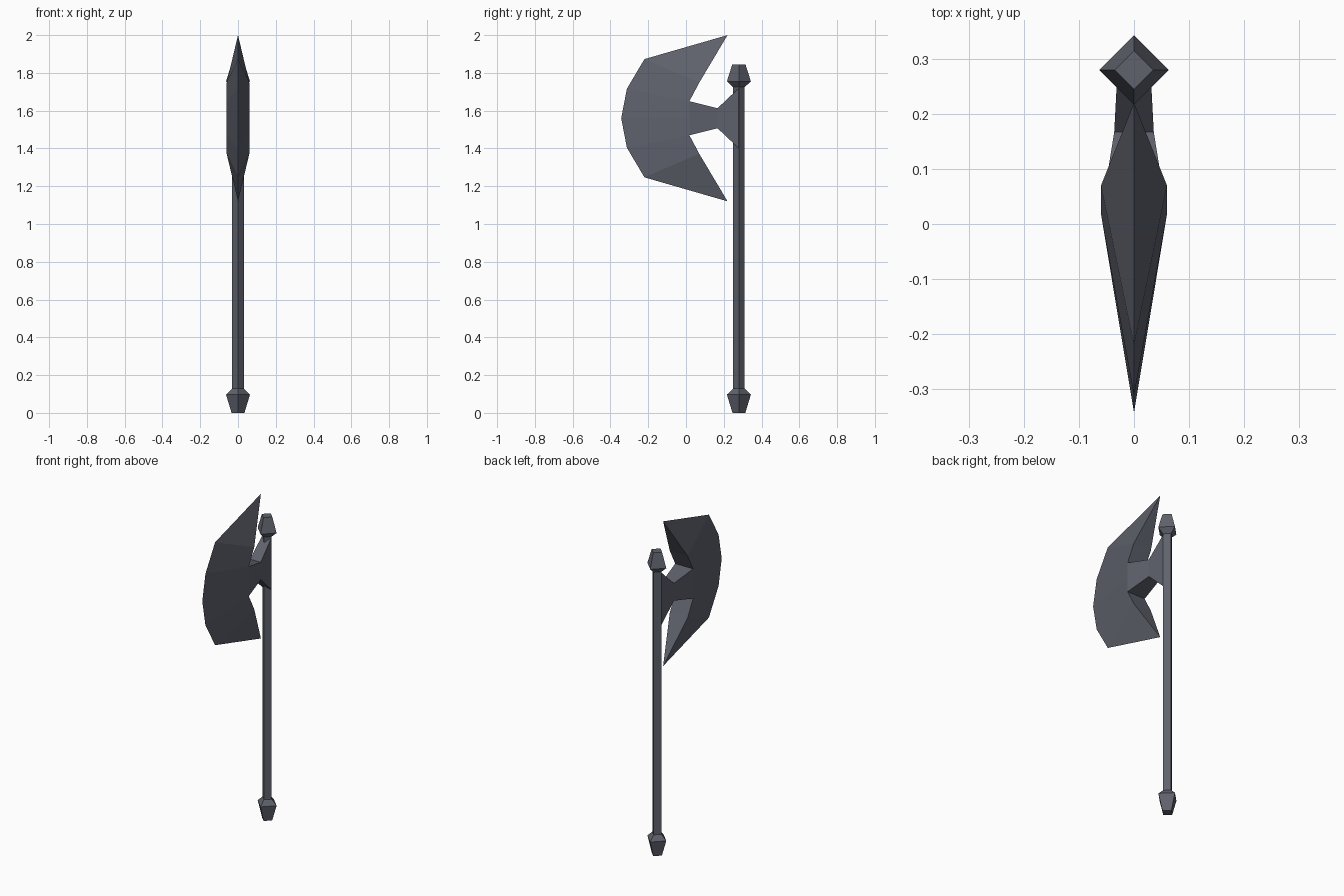
import bpy, bmesh, math

if "Cube" in bpy.data.objects:
    bpy.data.objects.remove(bpy.data.objects["Cube"])

steel = bpy.data.materials.new("dark steel")
steel.diffuse_color = (0.115, 0.122, 0.152, 1)
steel.use_nodes = True
steel.node_tree.nodes["Principled BSDF"].inputs["Base Color"].default_value = steel.diffuse_color

SHAFT_Y = 0.28   # shaft axis
MID_Z = 1.56     # blade centre height


def finish(name, bm):
    bmesh.ops.remove_doubles(bm, verts=bm.verts, dist=1e-5)
    bmesh.ops.recalc_face_normals(bm, faces=bm.faces)
    mesh = bpy.data.meshes.new(name)
    bm.to_mesh(mesh)
    bm.free()
    mesh.materials.append(steel)
    obj = bpy.data.objects.new(name, mesh)
    bpy.context.collection.objects.link(obj)
    return obj


def diamond_post(name, profile):
    """Four-sided post with corners on the axes; profile is (radius, z)."""
    bm = bmesh.new()
    rings = []
    for r, z in profile:
        rings.append([bm.verts.new((r * math.cos(i * math.pi / 2),
                                    SHAFT_Y + r * math.sin(i * math.pi / 2), z))
                      for i in range(4)])
    for a, b in zip(rings, rings[1:]):
        for i in range(4):
            j = (i + 1) % 4
            bm.faces.new((a[i], a[j], b[j], b[i]))
    bm.faces.new(rings[0])
    bm.faces.new(rings[-1])
    return finish(name, bm)


# Shaft and its two end caps
diamond_post("shaft", [(0.031, 0.08), (0.031, 1.77)])
diamond_post("pommel", [(0.034, 0), (0.0635, 0.097), (0.031, 0.128)])
diamond_post("top_cap", [(0.031, 1.725), (0.0635, 1.755), (0.035, 1.845)])

# Blade head: upper half points as (half thickness, y, height above centre)
edge = [(0, 0.22, 0.44), (0, -0.22, 0.313), (0, -0.313, 0.156), (0, -0.343, 0)]
inner = [(0.06, 0.07, 0.188), (0.06, 0.018, 0.09)]
neck = [(0.036, 0.167, 0.053), (0.03, SHAFT_Y, 0.16)]
back = inner + neck

bm = bmesh.new()


def face(points, sx, sz):
    bm.faces.new([bm.verts.new((x * sx, y, MID_Z + h * sz)) for x, y, h in points])


def centre(p):
    return (p[0], p[1], 0)


for sz in (1, -1):
    for sx in (1, -1):
        # Cheek faces running from the thick inner line to the sharp edge
        face([edge[0], edge[1], inner[0]], sx, sz)
        face([edge[1], edge[2], inner[1], inner[0]], sx, sz)
        face([edge[2], edge[3], centre(inner[1]), inner[1]], sx, sz)
        # Neck sides
        for a, b in zip(back[1:], back[2:]):
            face([a, b, centre(b), centre(a)], sx, sz)
    # Horn underside, then the inner and neck rims across the thickness
    flip = [(-x, y, h) for x, y, h in back]
    face([edge[0], back[0], flip[0]], 1, sz)
    for i in range(3):
        face([back[i], back[i + 1], flip[i + 1], flip[i]], 1, sz)
    face([back[3], centre(back[3]), centre(flip[3]), flip[3]], 1, sz)
finish("axe_blade", bm)
